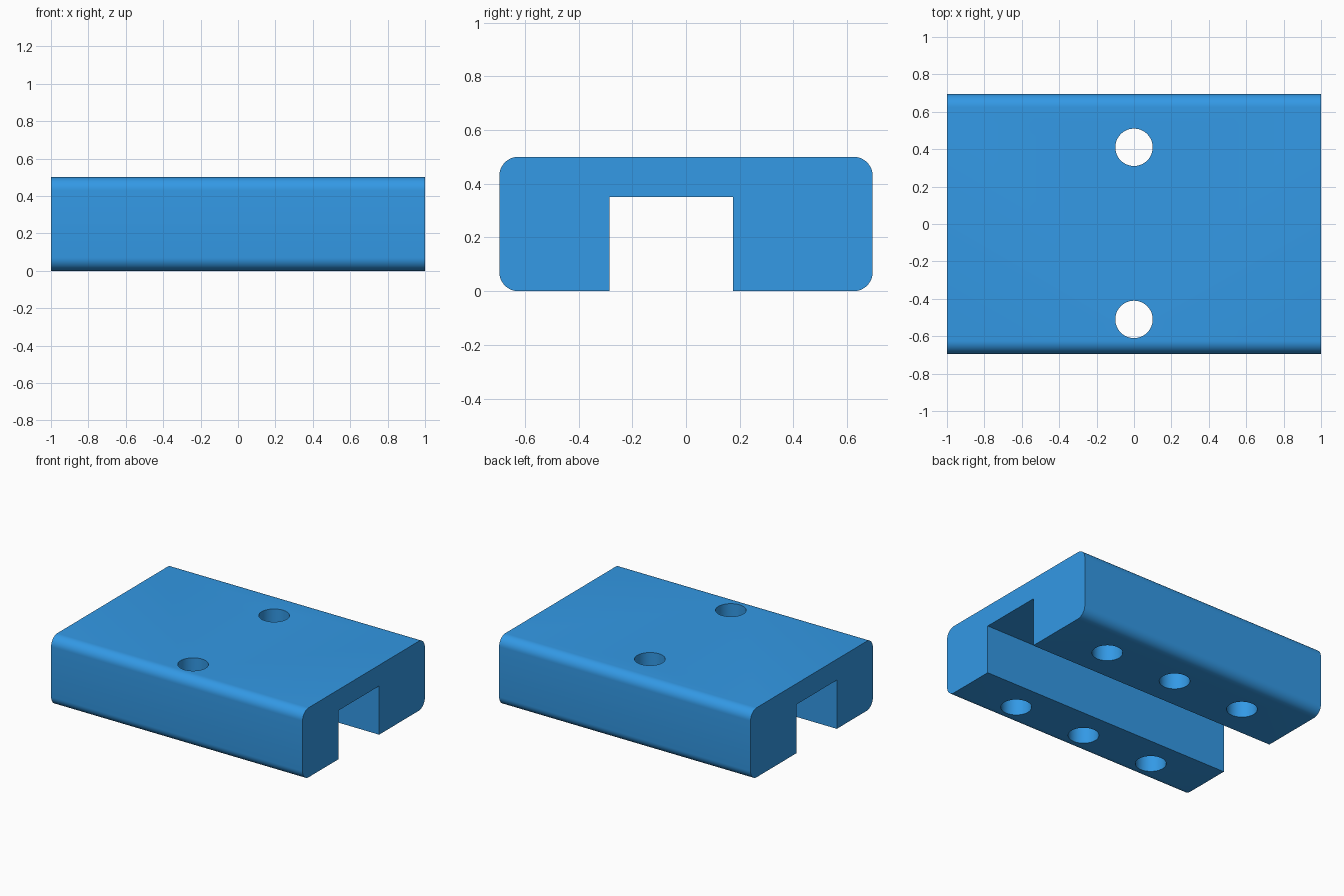
import bpy
import bmesh
from math import cos, sin, pi

LENGTH, HALF_DEPTH, HEIGHT, RADIUS = 2.0, 0.695, 0.5, 0.07
CHANNEL_FRONT, CHANNEL_BACK, CHANNEL_TOP = -0.285, 0.175, 0.35
HOLE_RADIUS, BLIND_DEPTH = 0.1, 0.35

default = bpy.data.objects.get("Cube")
if default:
    bpy.data.objects.remove(default, do_unlink=True)

# Material
blue = bpy.data.materials.new("blue")
blue.use_nodes = True
colour = (0.033, 0.319, 0.787, 1.0)
blue.diffuse_color = colour
blue.node_tree.nodes["Principled BSDF"].inputs["Base Color"].default_value = colour


def corner(y, z, start, steps=10):
    """Quarter-circle points around a corner centre."""
    angles = [start + pi / 2 * i / steps for i in range(steps + 1)]
    return [(y + RADIUS * cos(a), z + RADIUS * sin(a)) for a in angles]


# Channel block: rounded profile with a slot, extruded along x
side, low, high = HALF_DEPTH - RADIUS, RADIUS, HEIGHT - RADIUS
profile = (
    [(CHANNEL_BACK, 0)]
    + corner(side, low, -pi / 2) + corner(side, high, 0)
    + corner(-side, high, pi / 2) + corner(-side, low, pi)
    + [(CHANNEL_FRONT, 0), (CHANNEL_FRONT, CHANNEL_TOP), (CHANNEL_BACK, CHANNEL_TOP)]
)
bm = bmesh.new()
end = bm.faces.new([bm.verts.new((-LENGTH / 2, y, z)) for y, z in profile])
swept = bmesh.ops.extrude_face_region(bm, geom=[end])["geom"]
bmesh.ops.translate(bm, vec=(LENGTH, 0, 0),
                    verts=[v for v in swept if isinstance(v, bmesh.types.BMVert)])
bmesh.ops.recalc_face_normals(bm, faces=bm.faces)
mesh = bpy.data.meshes.new("channel_block")
bm.to_mesh(mesh)
bm.free()
mesh.materials.append(blue)
block = bpy.data.objects.new("channel_block", mesh)
bpy.context.collection.objects.link(block)

# Screw holes: through at the middle, blind from below at either side
cutters = []
for y in (-0.51, 0.41):
    for x in (-0.57, 0, 0.57):
        top = BLIND_DEPTH if x else HEIGHT + 0.1
        bpy.ops.mesh.primitive_cylinder_add(
            vertices=48, radius=HOLE_RADIUS, depth=top + 0.1,
            location=(x, y, (top - 0.1) / 2))
        cutter = bpy.context.object
        cutter.name = "hole_cutter"
        cutter.hide_render = True
        cutter.data.materials.append(blue)
        cutters.append(cutter)
        cut = block.modifiers.new("hole", "BOOLEAN")
        cut.operation = "DIFFERENCE"
        cut.solver = "EXACT"
        cut.object = cutter

# Apply the cuts, then smooth the rounded edges and hole walls
bpy.ops.object.select_all(action="DESELECT")
bpy.context.view_layer.objects.active = block
block.select_set(True)
for name in [m.name for m in block.modifiers]:
    block.modifiers.active = block.modifiers[-1]
bpy.ops.object.convert(target="MESH")
for cutter in cutters:
    bpy.data.objects.remove(cutter, do_unlink=True)
bpy.ops.object.shade_smooth_by_angle(angle=pi / 6)
